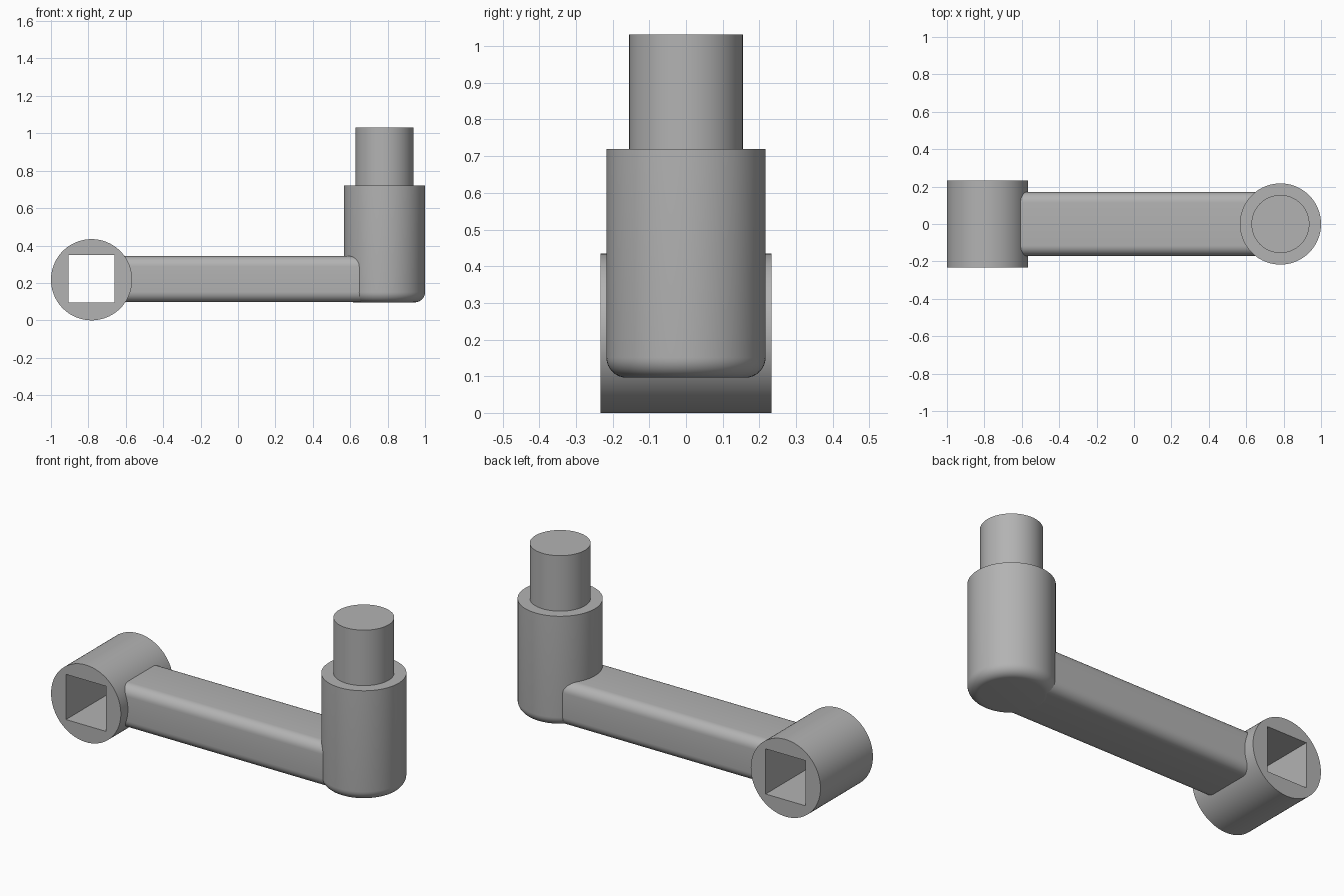
import bpy, bmesh, math
from mathutils import Matrix, Vector

cube = bpy.data.objects.get("Cube")
if cube:
    bpy.data.objects.remove(cube, do_unlink=True)

steel = bpy.data.materials.new("grey_metal")
steel.use_nodes = True
GREY = (0.45, 0.45, 0.45, 1)
steel.diffuse_color = GREY
steel.node_tree.nodes["Principled BSDF"].inputs["Base Color"].default_value = GREY

HUB_X, POST_X, RADIUS = -0.783, 0.783, 0.217
BASE, ROUND = 0.096, 0.055


def finish(name, bm):
    mesh = bpy.data.meshes.new(name)
    bmesh.ops.recalc_face_normals(bm, faces=bm.faces)
    bm.to_mesh(mesh)
    bm.free()
    obj = bpy.data.objects.new(name, mesh)
    bpy.context.collection.objects.link(obj)
    mesh.materials.append(steel)
    return obj


def box(name, low, high, bevel=0):
    """Box between two corners, with its lengthwise (x) edges optionally rounded."""
    low, high = Vector(low), Vector(high)
    bm = bmesh.new()
    bmesh.ops.create_cube(bm, size=1, matrix=Matrix.Translation((low + high) / 2)
                          @ Matrix.Diagonal((*(high - low), 1)))
    if bevel:
        edges = [e for e in bm.edges if abs(e.verts[0].co.x - e.verts[1].co.x) > 0.1]
        bmesh.ops.bevel(bm, geom=edges, offset=bevel, segments=8, profile=0.5, affect='EDGES')
    return finish(name, bm)


def cylinder(name, x, radius, z0, z1, bevel=0):
    """Upright cylinder, with its bottom rim optionally rounded."""
    bm = bmesh.new()
    bmesh.ops.create_cone(bm, cap_ends=True, segments=96, radius1=radius, radius2=radius,
                          depth=z1 - z0, matrix=Matrix.Translation((x, 0, (z0 + z1) / 2)))
    if bevel:
        edges = [e for e in bm.edges if all(v.co.z < z0 + 0.001 for v in e.verts)]
        bmesh.ops.bevel(bm, geom=edges, offset=bevel, segments=8, profile=0.5, affect='EDGES')
    return finish(name, bm)


# Hub lying along y, with a square socket cut right through
hub = cylinder("socket_hub", 0, RADIUS, -0.233, 0.233)
hub.data.transform(Matrix.Translation((HUB_X, 0, RADIUS)) @ Matrix.Rotation(math.pi / 2, 4, 'X'))
cutter = box("socket_cutter", (-0.907, -0.5, 0.094), (-0.659, 0.5, 0.348))
cutter.hide_render = True
cut = hub.modifiers.new("socket", 'BOOLEAN')
cut.operation, cut.solver, cut.object = 'DIFFERENCE', 'EXACT', cutter
bpy.context.view_layer.objects.active = hub
bpy.ops.object.modifier_apply(modifier=cut.name)
bpy.data.objects.remove(cutter, do_unlink=True)

# Arm, handle post and pin
arm = box("crank_arm", (-0.63, -0.17, BASE + 0.001), (POST_X, 0.17, 0.343), ROUND)
post = cylinder("handle_post", POST_X, RADIUS, BASE, 0.72, ROUND)
pin = cylinder("handle_pin", POST_X, 0.155, 0.7, 1.032)

# Smooth curved faces, keep the rims sharp
bpy.ops.object.select_all(action='DESELECT')
for part in (hub, arm, post, pin):
    part.select_set(True)
bpy.ops.object.shade_smooth_by_angle(angle=math.radians(30))
